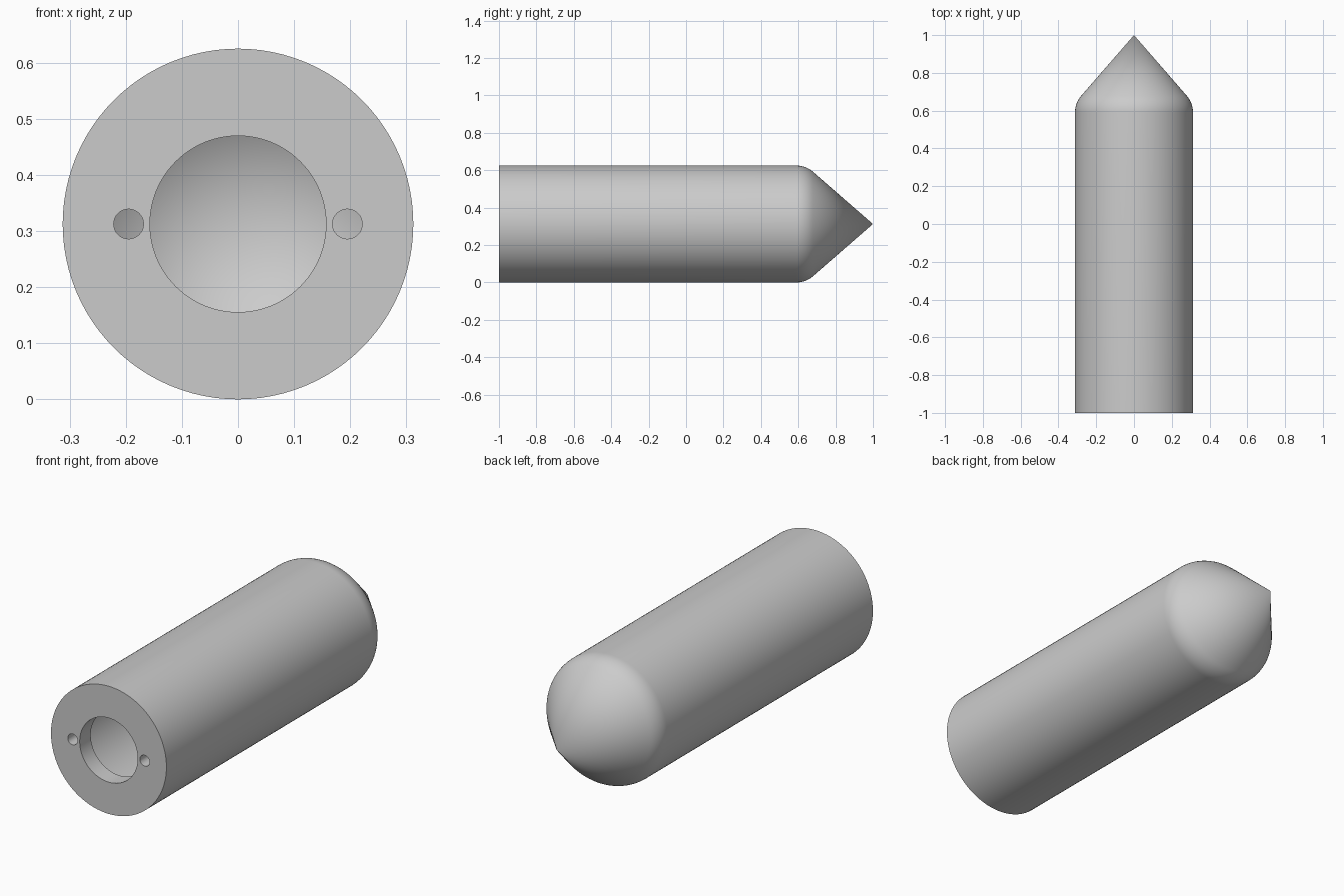
import bpy, bmesh, math
from mathutils import Matrix, Vector

cube = bpy.data.objects.get("Cube")
if cube:
    bpy.data.objects.remove(cube, do_unlink=True)

RADIUS = 0.3125      # outer radius, also the axis height
WALL = 0.012         # thickness of the hollow body
PLATE = 0.085        # thickness of the front end plate
BORE = 0.157         # central opening
TIP = math.radians(41)
SEGMENTS = 96

grey = bpy.data.materials.new("plain_grey")
grey.use_nodes = True
colour = (0.6, 0.6, 0.6, 1)
grey.diffuse_color = colour
grey.node_tree.nodes["Principled BSDF"].inputs["Base Color"].default_value = colour


def nose_profile(radius, fillet, start, apex, steps=8):
    """Rounded shoulder running tangentially into a cone, as (radius, y)."""
    pts = []
    for i in range(steps + 1):
        a = TIP * i / steps
        pts.append((radius - fillet * (1 - math.cos(a)), start + fillet * math.sin(a)))
    return pts + [(0, apex)]


def lathe(name, profile):
    """Revolve a (radius, y) profile about the long axis."""
    bm = bmesh.new()
    verts = [bm.verts.new((r, y, RADIUS)) for r, y in profile]
    edges = [bm.edges.new(pair) for pair in zip(verts, verts[1:])]
    bmesh.ops.spin(bm, geom=verts + edges, cent=(0, 0, RADIUS), axis=(0, 1, 0),
                   angle=math.tau, steps=SEGMENTS, use_duplicate=False)
    bmesh.ops.remove_doubles(bm, verts=bm.verts, dist=1e-5)
    bmesh.ops.dissolve_degenerate(bm, edges=bm.edges, dist=1e-6)
    bmesh.ops.recalc_face_normals(bm, faces=bm.faces)
    mesh = bpy.data.meshes.new(name)
    bm.to_mesh(mesh)
    bm.free()
    mesh.materials.append(grey)
    obj = bpy.data.objects.new(name, mesh)
    bpy.context.collection.objects.link(obj)
    return obj


# Hollow body: outer skin from nose to front, through the opening, back up inside
outer = nose_profile(RADIUS, 0.136, 0.59, 1.0)
inner = nose_profile(RADIUS - WALL, 0.136 - WALL, 0.59, 1.0 - WALL / math.sin(TIP))
front = [(RADIUS, -1), (BORE, -1), (BORE, -1 + PLATE), (RADIUS - WALL, -1 + PLATE)]
body = lathe("hollow_body", outer[::-1] + front + inner)

# Two small holes through the front plate
bm = bmesh.new()
for side in (-1, 1):
    place = Matrix.Translation(Vector((side * 0.195, -1, RADIUS))) @ Matrix.Rotation(math.pi / 2, 4, "X")
    bmesh.ops.create_cone(bm, cap_ends=True, segments=32, radius1=0.0265, radius2=0.0265,
                          depth=PLATE * 3, matrix=place)
cutter_mesh = bpy.data.meshes.new("hole_cutter")
bm.to_mesh(cutter_mesh)
bm.free()
cutter_mesh.materials.append(grey)
cutter = bpy.data.objects.new("hole_cutter", cutter_mesh)
cutter.hide_render = True
bpy.context.collection.objects.link(cutter)

cut = body.modifiers.new("plate_holes", "BOOLEAN")
cut.operation = "DIFFERENCE"
cut.solver = "EXACT"
cut.object = cutter

bpy.ops.object.select_all(action="DESELECT")
body.select_set(True)
bpy.context.view_layer.objects.active = body
bpy.ops.object.modifier_apply(modifier=cut.name)
bpy.data.objects.remove(cutter, do_unlink=True)
bpy.ops.object.shade_smooth_by_angle(angle=math.radians(30))
